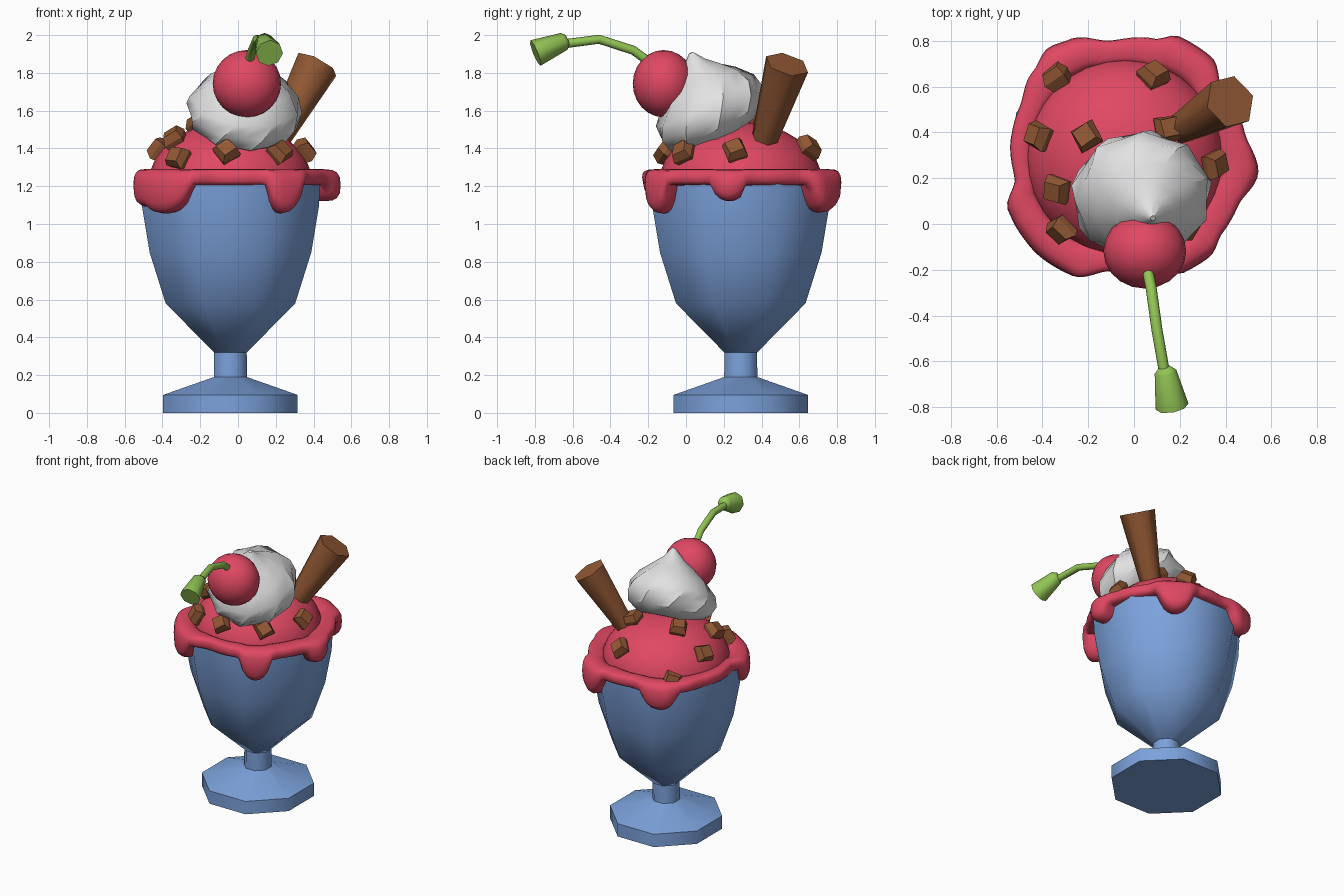
import bpy, bmesh, math, random
from mathutils import Vector, Matrix

if "Cube" in bpy.data.objects:
    bpy.data.objects.remove(bpy.data.objects["Cube"])

random.seed(4)
CX, CY = -0.04, 0.29   # axis of the glass


def material(name, rgb):
    m = bpy.data.materials.new(name)
    m.diffuse_color = (*rgb, 1)
    m.use_nodes = True
    m.node_tree.nodes["Principled BSDF"].inputs["Base Color"].default_value = m.diffuse_color
    return m


BLUE = material("glass blue", (0.20, 0.36, 0.71))
RED = material("sauce red", (0.75, 0.065, 0.125))
BROWN = material("chocolate brown", (0.29, 0.098, 0.034))
WHITE = material("cream white", (0.76, 0.76, 0.76))
GREEN = material("stem green", (0.29, 0.56, 0.09))


def finish(name, bm, mat, smooth=None):
    bmesh.ops.recalc_face_normals(bm, faces=bm.faces)
    me = bpy.data.meshes.new(name)
    bm.to_mesh(me)
    bm.free()
    me.materials.append(mat)
    ob = bpy.data.objects.new(name, me)
    bpy.context.collection.objects.link(ob)
    if smooth:
        bpy.ops.object.select_all(action='DESELECT')
        ob.select_set(True)
        bpy.context.view_layer.objects.active = ob
        bpy.ops.object.shade_smooth_by_angle(angle=math.radians(smooth))
    return ob


def loft(name, rings, mat, smooth=None, closed=False):
    """Skin a list of equal-length point rings; cap the ends or join them."""
    bm = bmesh.new()
    vs = [[bm.verts.new(p) for p in r] for r in rings]
    n = len(vs[0])
    pairs = list(zip(vs, vs[1:])) + ([(vs[-1], vs[0])] if closed else [])
    for a, b in pairs:
        for i in range(n):
            j = (i + 1) % n
            bm.faces.new((a[i], a[j], b[j], b[i]))
    if not closed:
        bm.faces.new(vs[0])
        bm.faces.new(vs[-1])
    return finish(name, bm, mat, smooth)


def circle(center, axis, r, n, phase=0.0):
    q = Vector(axis).to_track_quat('Z', 'Y')
    return [Vector(center) + q @ Vector((r * math.cos(t), r * math.sin(t), 0))
            for t in (2 * math.pi * i / n + phase for i in range(n))]


def lathe(name, profile, mat, smooth):
    """Octagonal lathe with flat sides to the front; radii are to the flats."""
    k = 1 / math.cos(math.pi / 8)
    return loft(name, [[Vector((CX + k * r * math.cos((i + .5) * math.pi / 4),
                                CY + k * r * math.sin((i + .5) * math.pi / 4), z))
                        for i in range(8)] for r, z in profile], mat, smooth)


def ellipsoid(name, c, size, mat, u, v):
    bm = bmesh.new()
    bmesh.ops.create_uvsphere(bm, u_segments=u, v_segments=v, radius=1)
    bmesh.ops.transform(bm, matrix=Matrix.Translation(c) @ Matrix.Diagonal((*size, 1)), verts=bm.verts)
    return finish(name, bm, mat, 50)


# eight-sided glass
lathe("glass_foot", [(0.356, 0), (0.356, 0.095), (0.087, 0.19), (0.086, 0.21)], BLUE, 50)
lathe("glass_stem", [(0.088, 0.18), (0.086, 0.33)], BLUE, 50)
lathe("glass_bowl", [(0.087, 0.32), (0.343, 0.58), (0.428, 0.85), (0.468, 1.09), (0.475, 1.22)], BLUE, 50)

# scoop
ellipsoid("scoop", (CX, CY, 1.22), (0.432, 0.432, 0.32), RED, 32, 16)

# sauce rim with drips: outer radius by angle, and drips as (angle, half width, lowest z)
OUTER = [(-7, .587), (12, .535), (36, .525), (49, .58), (66, .58), (76, .535), (97, .515), (115, .57),
         (125, .585), (137, .55), (155, .51), (170, .505), (191, .49), (204, .56), (215, .565),
         (228, .57), (246, .565), (263, .50), (286, .515), (297, .565), (311, .57), (322, .539),
         (337, .538), (353, .587)]
DRIPS = [(-7, 10, 1.12), (353, 10, 1.12), (57, 13, 1.06), (120, 13, 1.085), (226, 21, 1.055),
         (208, 10, 1.09), (303, 11, 1.055)]


def outer_radius(a):
    if a > 353:
        a -= 360
    for (a0, r0), (a1, r1) in zip(OUTER, OUTER[1:]):
        if a0 <= a <= a1:
            t = (a - a0) / (a1 - a0)
            t = t * t * (3 - 2 * t)
            return r0 + (r1 - r0) * t


rings = []
for k in range(120):
    a = k * 3.0
    ro, low = outer_radius(a), 1.205
    for da, w, z in DRIPS:
        d = abs(a - da) / w
        if d < 1:
            low = min(low, 1.205 - (1.205 - z) * math.sqrt(1 - d * d))
    ri = 0.41
    ring = []
    for i in range(16):
        t = 2 * math.pi * i / 16
        c, s = math.cos(t), math.sin(t)
        x = math.copysign(abs(c) ** 0.7, c)
        y = math.copysign(abs(s) ** 0.7, s)
        r = (ro + ri) / 2 + (ro - ri) / 2 * x
        z = (1.29 + low) / 2 + (1.29 - low) / 2 * y
        ring.append(Vector((CX + r * math.cos(math.radians(a)), CY + r * math.sin(math.radians(a)), z)))
    rings.append(ring)
loft("sauce_rim", rings, RED, 60, closed=True)

# swirled whipped cream, leaning forward
axis = Vector((0.09, -0.47, 0.88)).normalized()
base = Vector((0.025, 0.16, 1.525))
q = axis.to_track_quat('Z', 'Y')
rings = []
for k, (r, h) in enumerate([(0.20, -0.06), (0.285, 0.0), (0.312, 0.07), (0.298, 0.14), (0.23, 0.22),
                            (0.14, 0.29), (0.07, 0.345), (0.012, 0.41)]):
    bend = Vector((0.02, 0.055, 0.02)) * (h / 0.4) ** 2
    rings.append([base + bend + q @ Vector((rr * math.cos(t), rr * math.sin(t), h))
                  for t, rr in ((2 * math.pi * i / 18 + k * 0.17, r * (1.0 if i % 2 else 0.93))
                                for i in range(18))])
loft("whipped_cream", rings, WHITE, 36)

# cherry and its stalk
ellipsoid("cherry", (0.047, -0.118, 1.743), (0.181, 0.164, 0.178), RED, 20, 12)
path = [Vector(p) for p in ((0.045, -0.13, 1.80), (0.057, -0.19, 1.855), (0.075, -0.28, 1.92),
                            (0.10, -0.46, 1.978), (0.135, -0.66, 1.952))]
rings = []
for i, p in enumerate(path):
    d = path[min(i + 1, 4)] - path[max(i - 1, 0)]
    rings.append(circle(p, d, 0.024, 8))
loft("cherry_stalk", rings, GREEN, 50)
d = Vector((0.03, -0.16, -0.065))
tip = Vector((0.166, -0.797, 1.905))
loft("stalk_end", [circle(tip - d * 1.05, d, 0.03, 8), circle(tip - d * 0.95, d, 0.048, 8),
                   circle(tip, d, 0.073, 8)], GREEN, 50)

# six-sided wafer stick
top, bottom = Vector((0.42, 0.535, 1.845)), Vector((0.17, 0.395, 1.38))
d = top - bottom
loft("wafer_stick", [circle(bottom, d, 0.062, 6, 0.3), circle(top, d, 0.12, 6, 0.3)], BROWN, 65)

# chocolate chunks set on the scoop
CHUNKS = [(-0.325, 0.635), (0.08, 0.635), (-0.40, 0.38), (-0.20, 0.38), (-0.325, 0.155), (-0.305, -0.01),
          (-0.06, -0.09), (0.21, 0.0), (0.335, 0.26), (0.14, 0.41)]
for k, (x, y) in enumerate(CHUNKS):
    dx, dy = x - CX, y - CY
    dz = 0.32 * math.sqrt(max(0.03, 1 - (dx * dx + dy * dy) / 0.432 ** 2))
    n = Vector((dx / 0.187, dy / 0.187, dz / 0.102)).normalized()
    c = Vector((x, y, 1.22 + dz)) + n * 0.016
    ph = random.uniform(0, 1.5)
    loft("chunk_%d" % k, [circle(c - n * 0.05, n, 0.058, 4, ph), circle(c + n * 0.005, n, 0.078, 4, ph),
                          circle(c + n * 0.048, n, 0.056, 4, ph + 0.1)], BROWN)
